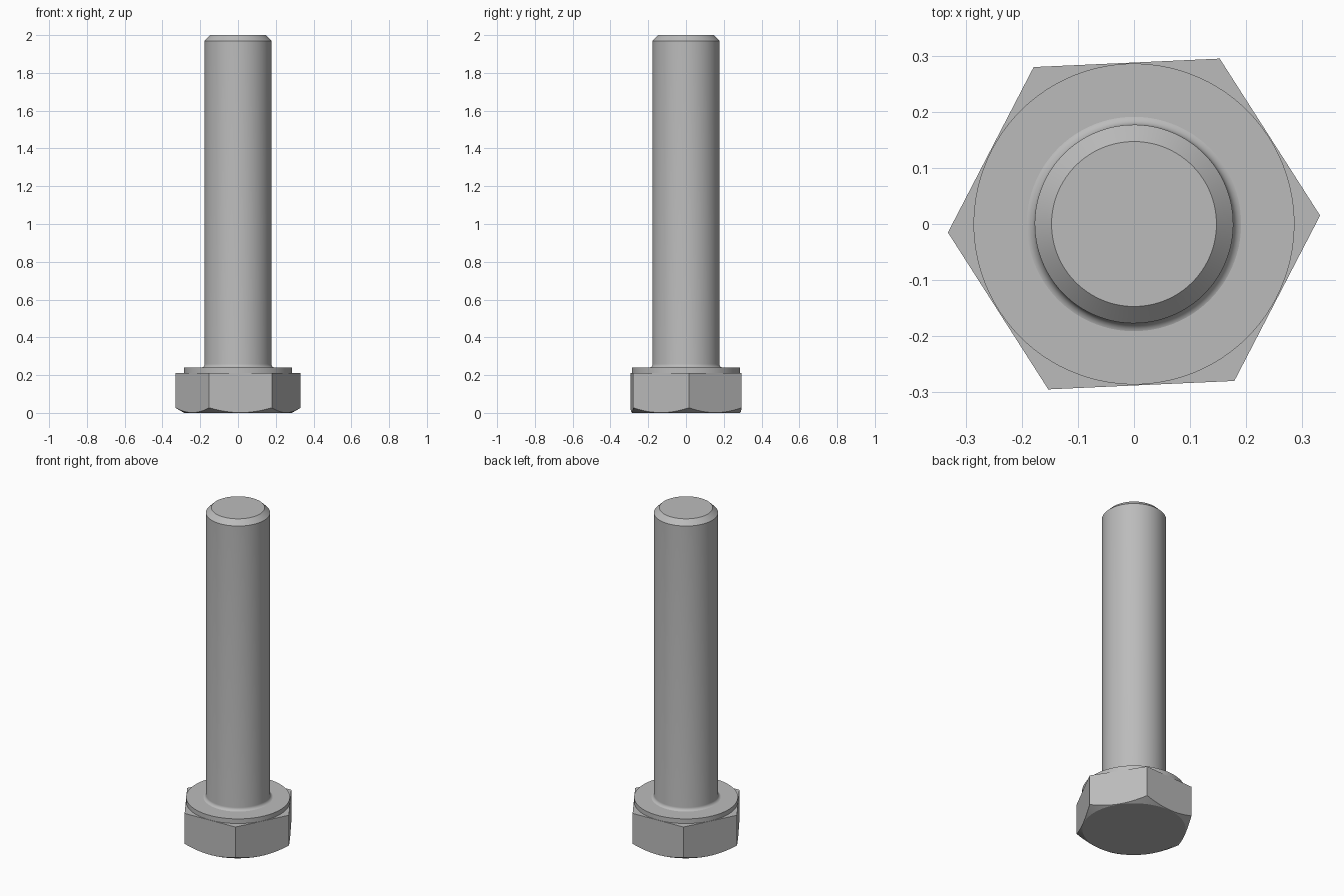
import bpy
import bmesh
from math import radians, pi, sin, cos, tan

cube = bpy.data.objects.get("Cube")
if cube:
    bpy.data.objects.remove(cube, do_unlink=True)

SEGMENTS = 96
TURN = radians(2.6)      # slight twist of the hexagon
APOTHEM = 0.2875         # half the width across flats

steel = bpy.data.materials.new("steel_grey")
steel.use_nodes = True
grey = (0.5, 0.5, 0.5, 1)
steel.diffuse_color = grey
steel.node_tree.nodes["Principled BSDF"].inputs["Base Color"].default_value = grey


def circle(radius, z):
    return lambda a: (radius, z)


def hex_radius(a):
    return APOTHEM / cos(a % (pi / 3) - pi / 6)


def build_rings(name, rings):
    """Skin a closed solid through rings; each ring maps an angle to (radius, z)."""
    bm = bmesh.new()
    loops = []
    for ring in rings:
        loop = []
        for i in range(SEGMENTS):
            a = 2 * pi * i / SEGMENTS
            r, z = ring(a)
            loop.append(bm.verts.new((r * cos(a + TURN), r * sin(a + TURN), z)))
        loops.append(loop)
    for low, high in zip(loops, loops[1:]):
        for i in range(SEGMENTS):
            j = (i + 1) % SEGMENTS
            bm.faces.new((low[i], low[j], high[j], high[i]))
    bm.faces.new(loops[0][::-1])
    bm.faces.new(loops[-1])
    mesh = bpy.data.meshes.new(name)
    bm.to_mesh(mesh)
    bm.free()
    mesh.materials.append(steel)
    obj = bpy.data.objects.new(name, mesh)
    bpy.context.collection.objects.link(obj)
    bpy.ops.object.select_all(action='DESELECT')
    obj.select_set(True)
    bpy.context.view_layer.objects.active = obj
    bpy.ops.object.shade_smooth_by_angle(angle=radians(20))
    return obj


# Hexagonal head, its lower corners trimmed by a cone
FACE_RADIUS = 0.285


def chamfer_edge(a):
    r = hex_radius(a)
    return r, (r - FACE_RADIUS) * tan(radians(30))


build_rings("hex_head", [
    circle(FACE_RADIUS, 0),
    chamfer_edge,
    lambda a: (hex_radius(a), 0.212),
])

# Round bearing face above the head
build_rings("washer_face", [circle(0.286, 0.2), circle(0.286, 0.24)])

# Shank with a fillet at its root and a chamfered tip
SHANK, FILLET = 0.177, 0.02
fillet = [circle(SHANK + FILLET * (1 - sin(t)), 0.239 + FILLET * (1 - cos(t)))
          for t in (pi / 2 * k / 6 for k in range(7))]
build_rings("shank", [circle(SHANK + FILLET, 0.23)] + fillet
            + [circle(SHANK, 1.97), circle(0.147, 2)])
